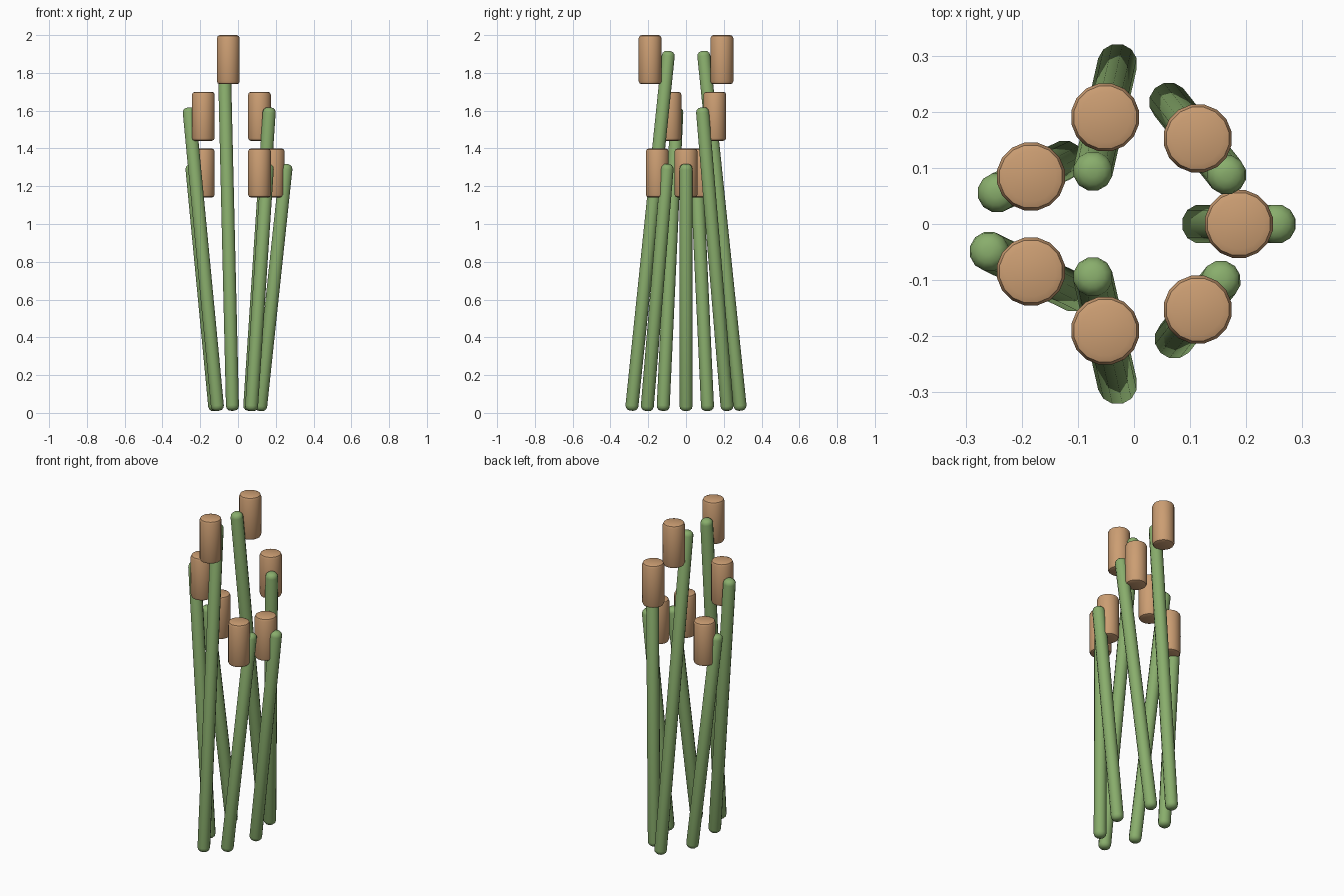
import bpy, bmesh, math
from mathutils import Matrix, Euler

if "Cube" in bpy.data.objects:
    bpy.data.objects.remove(bpy.data.objects["Cube"])

def material(name, color):
    m = bpy.data.materials.new(name)
    m.diffuse_color = (*color, 1)
    m.use_nodes = True
    m.node_tree.nodes["Principled BSDF"].inputs["Base Color"].default_value = m.diffuse_color
    return m

GREEN = material("stem_green", (0.25, 0.42, 0.15))
BROWN = material("head_brown", (0.60, 0.34, 0.17))

def rounded_rod(name, radius, length, sides, rim, steps, loc, rot, mat):
    """Upright cylinder with rounded rims, centred on its own origin."""
    bm = bmesh.new()
    bmesh.ops.create_cone(bm, cap_ends=True, segments=sides, radius1=radius,
                          radius2=radius, depth=length,
                          matrix=Matrix.Rotation(math.pi / sides, 4, 'Z'))
    rims = [e for e in bm.edges if abs(e.verts[0].co.z - e.verts[1].co.z) < 1e-5]
    bmesh.ops.bevel(bm, geom=rims, offset=rim, segments=steps, profile=0.5,
                    affect='EDGES')
    me = bpy.data.meshes.new(name)
    bm.to_mesh(me)
    bm.free()
    me.materials.append(mat)
    ob = bpy.data.objects.new(name, me)
    ob.location, ob.rotation_euler = loc, rot
    bpy.context.collection.objects.link(ob)
    bpy.ops.object.select_all(action='DESELECT')
    ob.select_set(True)
    bpy.context.view_layer.objects.active = ob
    bpy.ops.object.shade_smooth_by_angle(angle=math.radians(35))
    return ob

COUNT, RING, SHIFT, TILT = 7, 0.195, -0.008, 0.106

for i in range(COUNT):
    a = math.tau * i / COUNT
    x, y = RING * math.cos(a) + SHIFT, RING * math.sin(a)
    top = 1.32 + 0.3 * (i % 3)
    # leaning stem, pivoting about its middle
    rounded_rod(f"stem_{i + 1}", 0.0355, top - 0.005, 12, 0.026, 3,
                (x, y, top / 2 + 0.004),
                Euler((TILT * math.sin(a), TILT * math.cos(a), 0)), GREEN)
    # upright seed head
    rounded_rod(f"seed_head_{i + 1}", 0.0615, 0.26, 16, 0.016, 2,
                (x, y, top - 0.05), Euler((0, 0, 0)), BROWN)
